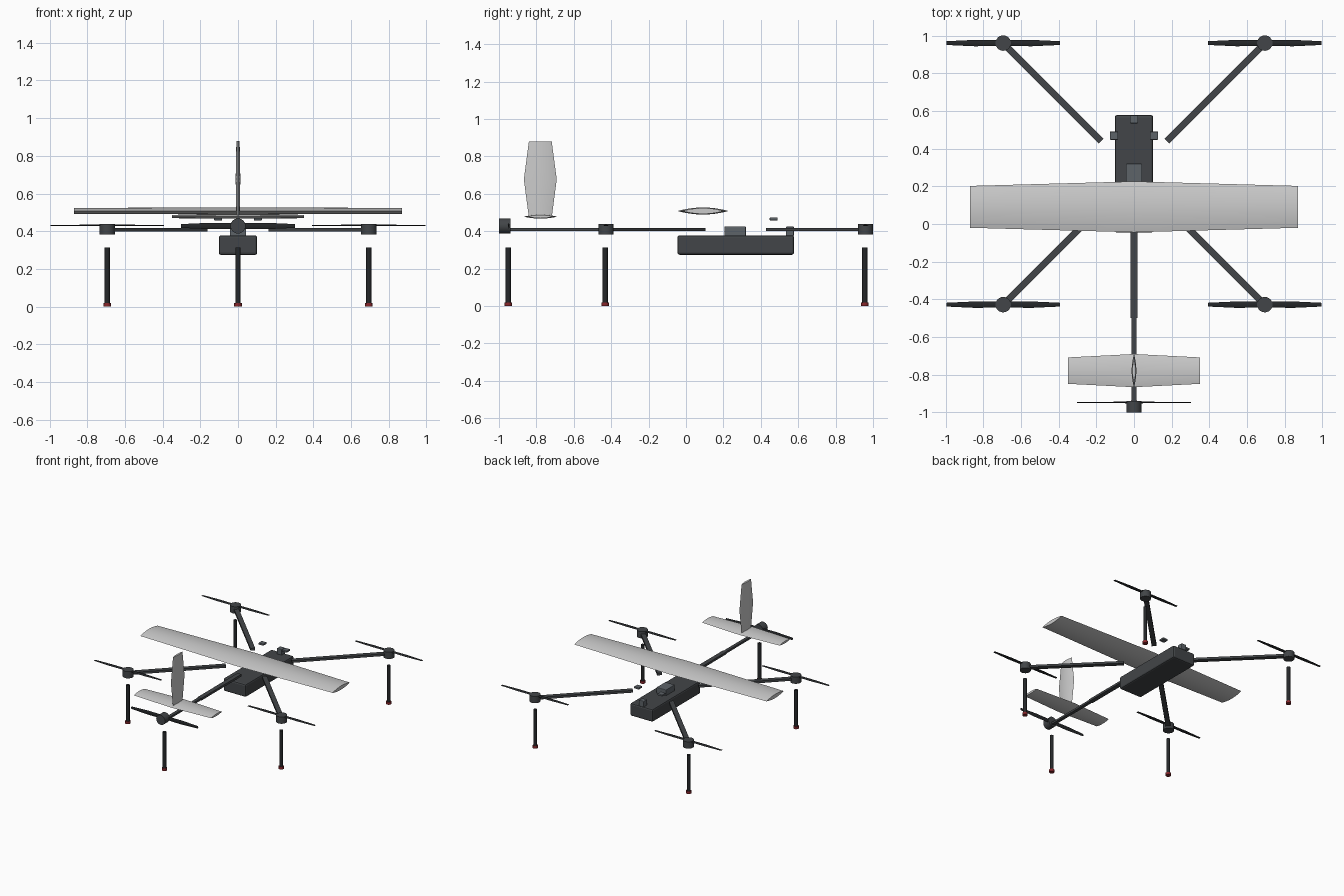
import bpy, bmesh, math
from mathutils import Matrix, Vector

if "Cube" in bpy.data.objects:
    bpy.data.objects.remove(bpy.data.objects["Cube"])


def material(name, rgb):
    m = bpy.data.materials.new(name)
    m.diffuse_color = (*rgb, 1)
    m.use_nodes = True
    m.node_tree.nodes["Principled BSDF"].inputs["Base Color"].default_value = m.diffuse_color
    return m


DARK = material("dark_plastic", (0.055, 0.06, 0.065))
MID = material("mid_plastic", (0.11, 0.125, 0.14))
BLACK = material("black_carbon", (0.018, 0.02, 0.022))
RED = material("red_rubber", (0.25, 0.02, 0.025))
HUB_Y, REACH, START = 0.266, 0.694, 0.247


def finish(bm, name, mat=None, matrix=None, smooth=None, bevel=0):
    if matrix:
        bmesh.ops.transform(bm, matrix=matrix, verts=bm.verts)
    bmesh.ops.recalc_face_normals(bm, faces=bm.faces)
    mesh = bpy.data.meshes.new(name)
    bm.to_mesh(mesh)
    bm.free()
    ob = bpy.data.objects.new(name, mesh)
    bpy.context.collection.objects.link(ob)
    if mat:
        mesh.materials.append(mat)
    if bevel:
        b = ob.modifiers.new("bevel", 'BEVEL')
        b.width, b.segments = bevel, 2
    if smooth:
        bpy.ops.object.select_all(action='DESELECT')
        ob.select_set(True)
        bpy.context.view_layer.objects.active = ob
        bpy.ops.object.shade_smooth_by_angle(angle=math.radians(smooth))
    return ob


def box(name, lo, hi, mat, bevel=0, matrix=None):
    bm = bmesh.new()
    bmesh.ops.create_cube(bm, size=1)
    lo, hi = Vector(lo), Vector(hi)
    for v in bm.verts:
        v.co = (lo + hi) / 2 + v.co * (hi - lo)
    return finish(bm, name, mat, matrix, bevel=bevel)


def cylinder(name, r, z0, z1, mat, matrix):
    bm = bmesh.new()
    bmesh.ops.create_cone(bm, cap_ends=True, segments=24, radius1=r, radius2=r, depth=z1 - z0,
                          matrix=Matrix.Translation((0, 0, (z0 + z1) / 2)))
    return finish(bm, name, mat, matrix, smooth=40)


def lofted_blade(name, stations, mat, matrix, n=12):
    """Lens-shaped section swept along x; stations are (x, chord, thickness)."""
    bm = bmesh.new()
    rings = []
    for x, chord, thick in stations:
        ring = []
        for i in range(2 * n):
            u = i / n if i <= n else 2 - i / n
            side = 1 if i <= n else -1
            ring.append(bm.verts.new((x, (u - 0.5) * chord,
                                      side * thick * 0.5 * math.sin(math.pi * u) ** 0.85 if 0 < u < 1 else 0)))
        rings.append(ring)
    for a, b in zip(rings, rings[1:]):
        for i in range(2 * n):
            j = (i + 1) % (2 * n)
            bm.faces.new((a[i], a[j], b[j], b[i]))
    bm.faces.new(rings[0])
    bm.faces.new(rings[-1])
    return finish(bm, name, mat, matrix, smooth=30)


def wing(name, half, root, tip, thick, matrix):
    t = thick * tip / root
    return lofted_blade(name, [(-half, tip, t), (0, root, thick), (half, tip, t)], None, matrix)


def propeller(name, matrix):
    st = [(-0.302, 0.02, 0.004), (-0.15, 0.034, 0.007), (0, 0.03, 0.009),
          (0.15, 0.034, 0.007), (0.302, 0.02, 0.004)]
    return lofted_blade(name, st, BLACK, matrix, n=4)


def at(x, y, z=0):
    return Matrix.Translation((x, y, z))


# fuselage and equipment
box("fuselage", (-0.102, -0.046, 0.274), (0.102, 0.578, 0.378), DARK, 0.012)
box("flight_module", (-0.043, 0.206, 0.37), (0.043, 0.32, 0.425), MID, 0.004)
box("nose_sensor", (-0.022, 0.534, 0.375), (0.022, 0.577, 0.424), MID, 0.004)
for s, side in ((-1, "left"), (1, "right")):
    box(side + "_antenna_plate", (s * 0.106 - 0.022, 0.447, 0.458),
        (s * 0.106 + 0.022, 0.49, 0.473), MID, 0.003)

# wing and tail surfaces
wing("main_wing", 0.87, 0.27, 0.222, 0.038, at(0, 0.091, 0.508))
wing("tailplane", 0.35, 0.176, 0.14, 0.022, at(0, -0.778, 0.478))
wing("tail_fin", 0.203, 0.176, 0.122, 0.025,
     at(0, -0.779, 0.677) @ Matrix.Rotation(-math.pi / 2, 4, 'Y'))

# tail boom
box("boom_front", (-0.018, -0.5, 0.4), (0.018, HUB_Y - START, 0.418), DARK)
box("boom_rear", (-0.013, -0.95, 0.401), (0.013, -0.5, 0.417), DARK)


def leg(name, x, y):
    cylinder(name + "_leg", 0.014, 0.015, 0.313, BLACK, at(x, y))
    cylinder(name + "_foot", 0.02, 0, 0.02, RED, at(x, y))


# four lift rotors on diagonal arms
for sx, side in ((-1, "left"), (1, "right")):
    for sy, end in ((-1, "rear"), (1, "front")):
        name = end + "_" + side
        x, y = sx * REACH, HUB_Y + sy * REACH
        turn = at(0, HUB_Y) @ Matrix.Rotation(math.atan2(sy, sx), 4, 'Z')
        box(name + "_arm", (START, -0.018, 0.4), (REACH * math.sqrt(2), 0.018, 0.418), DARK, matrix=turn)
        cylinder(name + "_motor", 0.041, 0.383, 0.438, DARK, at(x, y))
        propeller(name + "_propeller", at(x, y, 0.431))
        leg(name, x, y - 0.004)

# pusher motor at the tail
cylinder("pusher_motor", 0.04, 0, 0.062, DARK,
         at(0, -0.938, 0.428) @ Matrix.Rotation(math.pi / 2, 4, 'X'))
propeller("pusher_propeller", at(0, -0.947, 0.428) @ Matrix.Rotation(math.pi / 2, 4, 'X'))
leg("tail", 0, -0.95)
